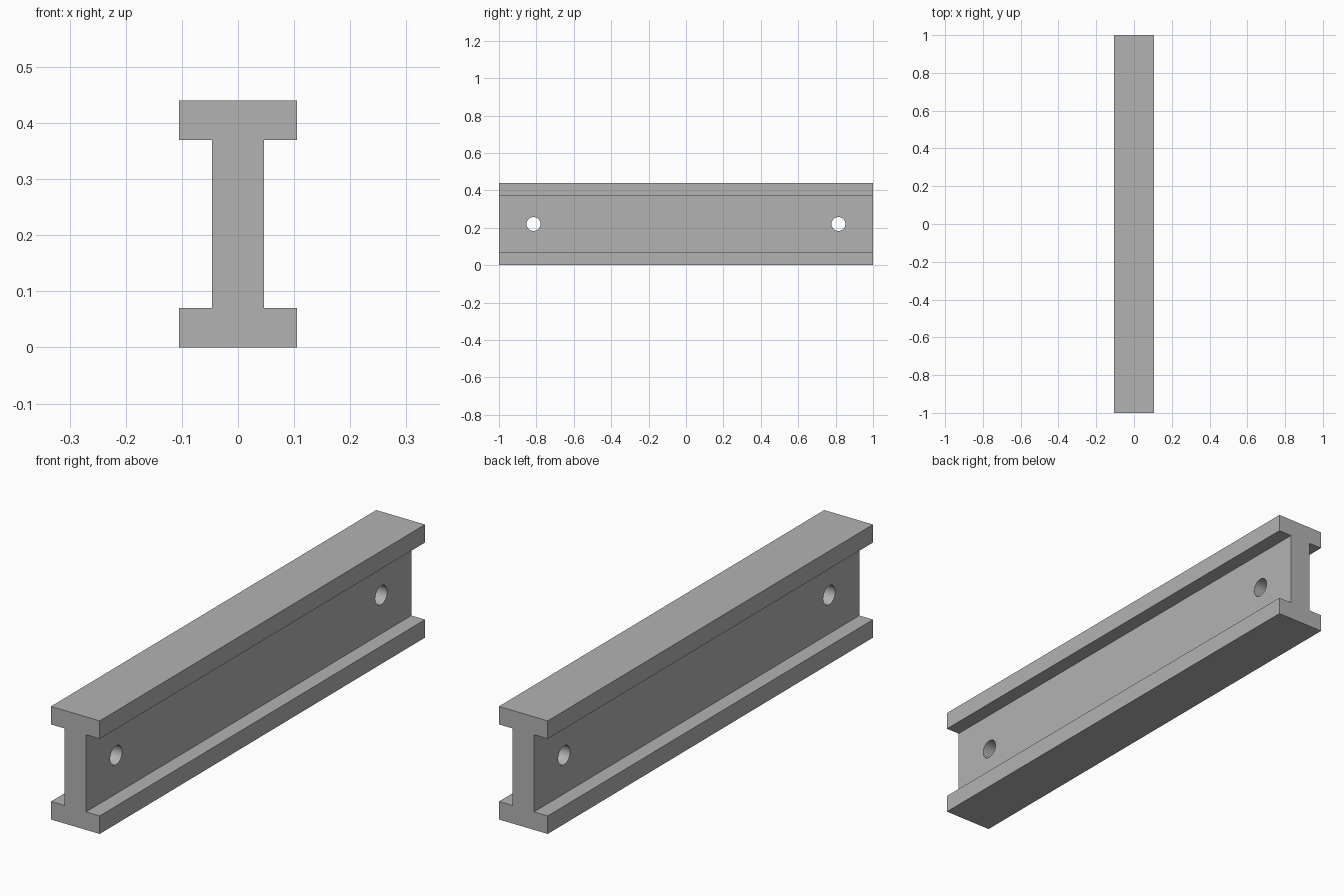
import bpy
import bmesh
import math

cube = bpy.data.objects.get("Cube")
if cube:
    bpy.data.objects.remove(cube, do_unlink=True)

LENGTH, HEIGHT = 2.0, 0.44
FLANGE_HALF, WEB_HALF, FLANGE = 0.105, 0.046, 0.07
HOLE_Y, HOLE_RADIUS = 0.815, 0.037

grey = bpy.data.materials.new("plain grey")
grey.use_nodes = True
colour = (0.45, 0.45, 0.45, 1)
grey.diffuse_color = colour
grey.node_tree.nodes["Principled BSDF"].inputs["Base Color"].default_value = colour


def make_object(name, bm):
    mesh = bpy.data.meshes.new(name)
    bmesh.ops.recalc_face_normals(bm, faces=bm.faces)
    bm.to_mesh(mesh)
    bm.free()
    mesh.materials.append(grey)
    obj = bpy.data.objects.new(name, mesh)
    bpy.context.collection.objects.link(obj)
    return obj


# I-section profile: right half, then mirrored, extruded along the length
right = [(FLANGE_HALF, 0), (FLANGE_HALF, FLANGE), (WEB_HALF, FLANGE),
         (WEB_HALF, HEIGHT - FLANGE), (FLANGE_HALF, HEIGHT - FLANGE),
         (FLANGE_HALF, HEIGHT)]
profile = right + [(-x, z) for x, z in reversed(right)]
bm = bmesh.new()
face = bm.faces.new([bm.verts.new((x, -LENGTH / 2, z)) for x, z in profile])
result = bmesh.ops.extrude_face_region(bm, geom=[face])
moved = [v for v in result["geom"] if isinstance(v, bmesh.types.BMVert)]
bmesh.ops.translate(bm, verts=moved, vec=(0, LENGTH, 0))
beam = make_object("i_beam", bm)

# Round bolt holes through the web, one near each end
for label, side in (("front", -1), ("back", 1)):
    bm = bmesh.new()
    bmesh.ops.create_cone(bm, cap_ends=True, segments=48, radius1=HOLE_RADIUS,
                          radius2=HOLE_RADIUS, depth=FLANGE_HALF * 3)
    cutter = make_object(label + "_hole_cutter", bm)
    cutter.rotation_euler.y = math.pi / 2
    cutter.location = (0, side * HOLE_Y, HEIGHT / 2)
    cutter.hide_render = True
    cut = beam.modifiers.new(label + "_hole", 'BOOLEAN')
    cut.operation = 'DIFFERENCE'
    cut.solver = 'EXACT'
    cut.object = cutter
    bpy.context.view_layer.objects.active = beam
    bpy.context.view_layer.update()
    bpy.ops.object.modifier_apply(modifier=cut.name)
    bpy.data.objects.remove(cutter, do_unlink=True)

# Smooth hole walls, crisp beam edges
bpy.ops.object.select_all(action='DESELECT')
beam.select_set(True)
bpy.context.view_layer.objects.active = beam
bpy.ops.object.shade_smooth_by_angle(angle=math.radians(30))
